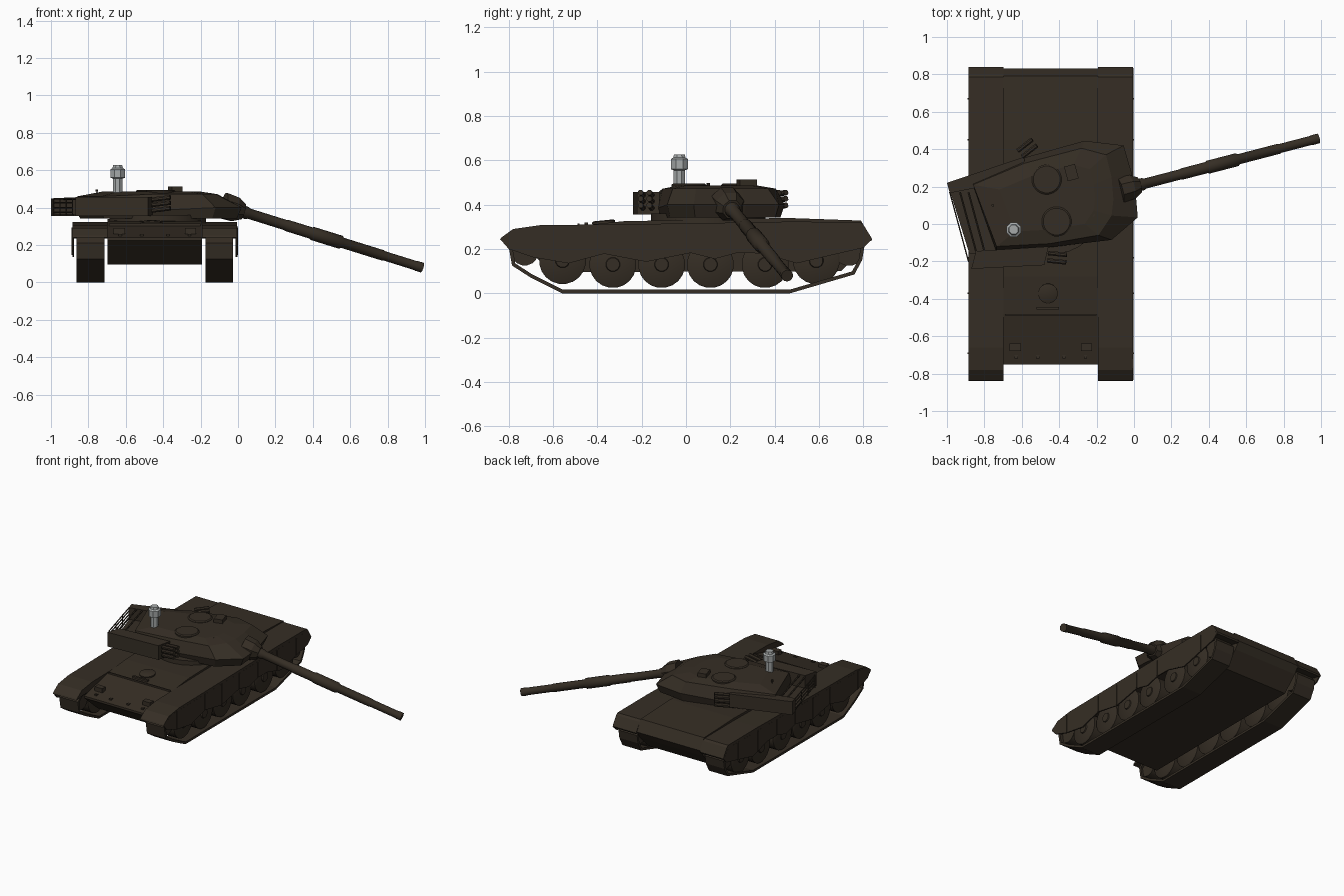
import bpy, bmesh, math
from mathutils import Vector, Matrix

if "Cube" in bpy.data.objects:
    bpy.data.objects.remove(bpy.data.objects["Cube"])

CX = -0.4445  # hull centre line


def material(name, rgb):
    m = bpy.data.materials.new(name)
    m.diffuse_color = (*rgb, 1)
    m.use_nodes = True
    m.node_tree.nodes["Principled BSDF"].inputs["Base Color"].default_value = m.diffuse_color
    return m


BROWN = material("dark brown", (0.036, 0.027, 0.018))
GREY = material("light grey", (0.38, 0.40, 0.40))


def finish(name, bm, mat=BROWN, smooth=False):
    bmesh.ops.recalc_face_normals(bm, faces=bm.faces[:])
    me = bpy.data.meshes.new(name)
    bm.to_mesh(me)
    bm.free()
    me.materials.append(mat)
    ob = bpy.data.objects.new(name, me)
    bpy.context.collection.objects.link(ob)
    if smooth:
        bpy.ops.object.select_all(action='DESELECT')
        ob.select_set(True)
        bpy.context.view_layer.objects.active = ob
        bpy.ops.object.shade_smooth_by_angle(angle=math.radians(35))
    return ob


def loft(name, rings, mat=BROWN, caps=True, closed=False, smooth=False):
    """Skin a list of equal-length point rings."""
    bm = bmesh.new()
    vs = [[bm.verts.new(p) for p in r] for r in rings]
    n = len(vs[0])
    pairs = list(zip(vs, vs[1:])) + ([(vs[-1], vs[0])] if closed else [])
    for a, b in pairs:
        for i in range(n):
            j = (i + 1) % n
            bm.faces.new((a[i], a[j], b[j], b[i]))
    if caps and not closed:
        bm.faces.new(vs[0][::-1])
        bm.faces.new(vs[-1])
    return finish(name, bm, mat, smooth)


def prism_x(name, yz, x0, x1):
    return loft(name, [[(x, y, z) for y, z in yz] for x in (x0, x1)])


def prism_z(name, xy, z0, z1):
    return loft(name, [[(x, y, z) for x, y in xy] for z in (z0, z1)])


def turned(name, start, direction, steps, sides=16, mat=BROWN, smooth=True):
    """Round part along an axis; steps are (distance, radius)."""
    d = Vector(direction).normalized()
    q = d.to_track_quat('Z', 'Y')
    rings = []
    for t, r in steps:
        rings.append([Vector(start) + q @ Vector((r * math.cos(2 * math.pi * (i + .5) / sides),
                      r * math.sin(2 * math.pi * (i + .5) / sides), t)) for i in range(sides)])
    return loft(name, rings, mat, smooth=smooth)


def box(name, centre, size, angle=0.0):
    bm = bmesh.new()
    m = Matrix.Translation(centre) @ Matrix.Rotation(angle, 4, 'Z') @ Matrix.Diagonal((*size, 1))
    bmesh.ops.create_cube(bm, size=1, matrix=m)
    return finish(name, bm)


def inset_path(pts, d):
    """Offset a counter-clockwise loop inward."""
    out = []
    for i, p in enumerate(pts):
        p, a, b = Vector(p), Vector(pts[i - 1]), Vector(pts[(i + 1) % len(pts)])
        e, f = (p - a).normalized(), (b - p).normalized()
        n = Vector((-e.y, e.x)) + Vector((-f.y, f.x))
        n.normalize()
        out.append(tuple(p + n * d / max(.4, n.dot(Vector((-e.y, e.x))))))
    return out


# hull body
prism_x("hull", [(-.75, .225), (-.75, .24), (-.48, .305), (-.28, .325), (.45, .34), (.79, .328),
                 (.832, .25), (.80, .20), (.70, .10), (-.60, .095)], CX - .253, CX + .253)

# running gear, fenders and skirts on both sides
track = [(-.56, 0), (.47, 0), (.76, .085), (.795, .15), (.805, .21), (.77, .25),
         (-.75, .25), (-.80, .21), (-.785, .125), (-.70, .07)]
fender = [(-.84, .24), (-.835, .25), (-.78, .29), (-.66, .307), (.0, .315), (.45, .323), (.785, .322),
          (.80, .31), (.84, .245), (.835, .235), (.77, .25), (-.77, .25)]
skirt = [(-.835, .24), (-.80, .20), (-.69, .162), (-.53, .135), (-.37, .178), (-.18, .142),
         (.02, .182), (.13, .155), (.23, .182), (.34, .18), (.50, .135), (.67, .175),
         (.80, .205), (.835, .24), (.78, .302), (-.76, .290)]
wheels = [(-.557, .147), (-.33, .13), (-.11, .13), (.11, .13), (.357, .13), (.588, .147)]
for s, side in ((-1, "left"), (1, "right")):
    def sx(d):
        return CX + s * d
    inner = inset_path(track, .016)
    loft(side + "_track", [[(sx(.27), y, z) for y, z in track], [(sx(.418), y, z) for y, z in track],
                           [(sx(.418), y, z) for y, z in inner], [(sx(.27), y, z) for y, z in inner]],
         closed=True)
    prism_x(side + "_fender", fender, sx(.253), sx(.440))
    prism_x(side + "_skirt", skirt, sx(.432), sx(.4405))
    for y, z in ((-.69, .165), (-.37, .18), (-.18, .147), (.02, .185), (.23, .185), (.45, .15), (.67, .18)):
        box(side + "_skirt_joint", (sx(.4415), y, (z + .295) / 2), (.006, .008, .295 - z))
    for y, z in wheels:
        turned(side + "_road_wheel", (sx(.28), y, z), (s, 0, 0),
               [(0, .098), (.005, .106), (.12, .106), (.125, .098)], 20)
        turned(side + "_wheel_hub", (sx(.40), y, z), (s, 0, 0), [(0, .035), (.012, .03)], 12)
    for y, z, r in ((-.728, .187, .062), (.735, .187, .064)):
        turned(side + "_end_wheel", (sx(.285), y, z), (s, 0, 0), [(0, r), (.11, r)], 16)
    # headlamps and glacis bolts
    box(side + "_headlamp", (sx(.19), -.66, .275), (.06, .04, .03))
    for d in (.07, .185):
        box(side + "_tow_bolt", (sx(d), -.71, .25), (.018, .018, .016))

# driver hatch and wave breaker
turned("driver_hatch", (-.46, -.37, .305), (0, -.1, 1), [(0, .053), (.02, .053), (.024, .045)], 16)
box("driver_periscope", (-.46, -.45, .312), (.12, .015, .016))
box("wave_breaker", (CX, -.485, .308), (.49, .008, .012))

# turret ring and turret body
turned("turret_ring", (-.43, .1, .315), (0, 0, 1), [(0, .26), (.045, .26)], 28)
mid = [(-.735, -.15), (-.457, -.125), (-.12, -.085), (.02, .035), (.012, .13), (-.012, .27),
       (-.055, .42), (-.265, .445), (-.585, .355), (-.87, .235)]
top = [(-.735, -.12), (-.45, -.105), (-.19, -.06), (-.12, .045), (-.11, .13), (-.12, .25),
       (-.15, .37), (-.28, .405), (-.585, .325), (-.86, .21)]
C = Vector((-.42, .13))


def scaled(pts, k, z):
    return [(C.x + (x - C.x) * k, C.y + (y - C.y) * k, z) for x, y in pts]


loft("turret", [scaled(mid, .94, .342), [(x, y, .40 if x > -.3 else .385) for x, y in mid],
                [(x, y, .472 if x > -.6 else .46) for x, y in top], scaled(top, .68, .487)])

# stowage boxes, basket floor and rails behind the turret
prism_z("left_stowage_box", [(-1, .22), (-.985, .165), (-.86, .19), (-.59, .29), (-.585, .36)], .355, .45)
prism_z("right_stowage_box", [(-.87, -.24), (-.48, -.22), (-.457, -.12), (-.845, -.145)], .355, .457)
prism_z("basket_floor", [(-.985, .18), (-.88, -.16), (-.72, -.15), (-.83, .22)], .355, .366)
r0, r1 = Vector((-.985, .17, 0)), Vector((-.885, -.20, 0))
for z in (.375, .40, .425, .447):
    turned("basket_rail", r0 + Vector((0, 0, z)), r1 - r0, [(0, .004), ((r1 - r0).length, .004)], 6)
for t in (.0, .33, .66, 1.0):
    turned("basket_post", r0.lerp(r1, t) + Vector((0, 0, .36)), (0, 0, 1), [(0, .004), (.09, .004)], 6)
for dx in (.055, .10):
    turned("basket_top_bar", r0 + Vector((dx, .0, .447)), r1 - r0, [(0, .006), (.33, .006)], 6)

# roof hatches and sight
for name, x, y in (("commander_hatch", -.467, .238), ("gunner_hatch", -.414, .013)):
    turned(name, (x, y, .465), (0, 0, 1), [(0, .08), (.024, .08), (.03, .072)], 20)
box("roof_sight", (-.335, .275, .495), (.06, .08, .038), math.radians(15))
box("sight_base", (-.24, .06, .475), (.05, .05, .02), math.radians(15))

# smoke dischargers
for name, x, y, ang in (("left_smoke_tube", -.61, .375, 38), ("right_smoke_tube", -.46, -.175, -6)):
    a = math.radians(ang)
    d = Vector((math.cos(a), math.sin(a), .12))
    n = Vector((-math.sin(a), math.cos(a), 0))
    for k in (-1, 1):
        for z in (.385, .415, .443):
            turned(name, Vector((x, y, z)) + n * .02 * k, d, [(0, .013), (.10, .013)], 8)

# gun with sleeve and mantlet
root, tip = Vector((-.08, .18, .411)), Vector((.985, .457, .079))
L = (tip - root).length
turned("gun_barrel", root, tip - root,
       [(0, .034), (.12 * L, .034), (.13 * L, .028), (.31 * L, .028), (.32 * L, .031), (.44 * L, .031),
        (.45 * L, .036), (.59 * L, .036), (.60 * L, .028), (.80 * L, .028), (.81 * L, .025),
        (.965 * L, .025), (.97 * L, .027), (L, .027)], 14)
turned("mantlet", root, tip - root, [(0, .075), (.07, .07), (.115, .045)], 8, smooth=False)

# grey wind sensor mast and whip aerial
turned("sensor_mast", (-.643, -.03, .44), (0, 0, 1),
       [(0, .028), (.115, .028), (.12, .042), (.165, .042), (.172, .03), (.187, .026)], 8, GREY, smooth=False)
turned("aerial", (-.755, .1, .455), (0, 0, 1), [(0, .003), (.03, .003), (.032, .008), (.043, .008)], 8)
